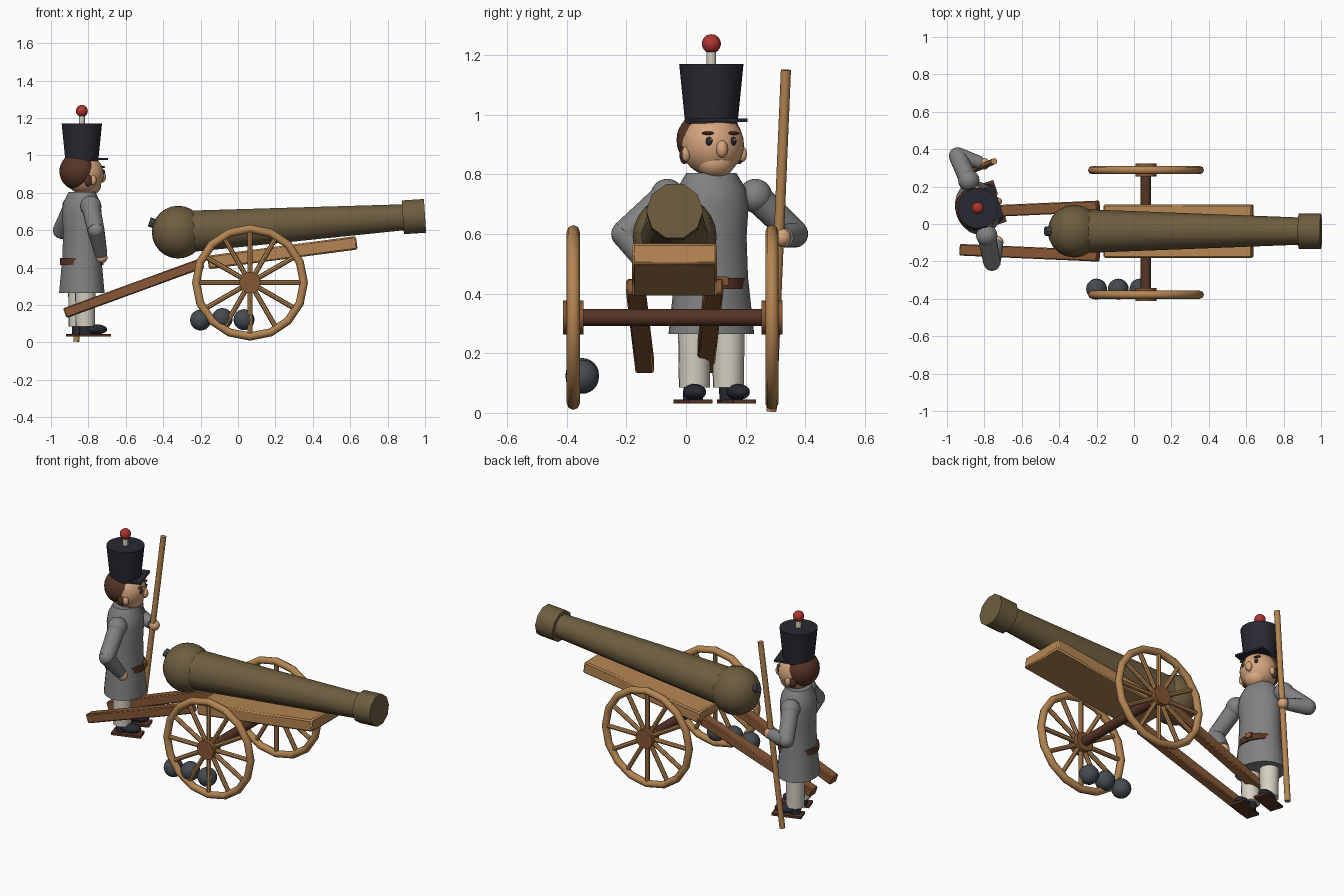
import bpy, bmesh, math
from mathutils import Vector, Matrix

if "Cube" in bpy.data.objects:
    bpy.data.objects.remove(bpy.data.objects["Cube"], do_unlink=True)


def material(name, r, g, b):
    m = bpy.data.materials.new(name)
    m.use_nodes = True
    m.diffuse_color = (r, g, b, 1)
    node = next(n for n in m.node_tree.nodes if n.type == "BSDF_PRINCIPLED")
    node.inputs["Base Color"].default_value = (r, g, b, 1)
    return m


bronze = material("bronze", .155, .11, .05)
light_wood = material("light wood", .46, .235, .085)
wood = material("brown wood", .24, .095, .036)
dark_brown = material("dark brown", .095, .035, .02)
iron = material("iron", .06, .072, .08)
grey = material("grey cloth", .22, .22, .22)
navy = material("navy black", .022, .022, .032)
cream = material("cream cloth", .66, .62, .53)
skin = material("skin", .68, .38, .21)
red = material("red", .42, .035, .028)

frame = Matrix()  # placement of whatever group is being built


def add(name, bm, mat, matrix=Matrix(), bevel=0):
    bmesh.ops.recalc_face_normals(bm, faces=bm.faces)
    me = bpy.data.meshes.new(name)
    bm.to_mesh(me)
    bm.free()
    me.materials.append(mat)
    me.shade_smooth()
    me.set_sharp_from_angle(angle=math.radians(40))
    ob = bpy.data.objects.new(name, me)
    bpy.context.collection.objects.link(ob)
    ob.matrix_world = frame @ matrix
    if bevel:
        mod = ob.modifiers.new("bevel", "BEVEL")
        mod.width = bevel
        mod.segments = 1
    return ob


def axes(p0, p1):
    d = (p1 - p0).normalized()
    ref = Vector((1, 0, 0)) if abs(d.z) > .9 else Vector((0, 0, 1))
    u = ref.cross(d).normalized()
    return d, u, d.cross(u)


def lathe(name, p0, p1, profile, mat, n=24, squash=1):
    """Capped tube from p0 to p1; profile holds (fraction, radius) pairs."""
    p0, p1 = Vector(p0), Vector(p1)
    d, u, v = axes(p0, p1)
    bm = bmesh.new()
    rings = []
    for t, r in profile:
        turn = [math.tau * i / n for i in range(n)]
        rings.append([bm.verts.new(p0.lerp(p1, t) + u * r * math.cos(a)
                                   + v * r * squash * math.sin(a)) for a in turn])
    for a, b in zip(rings, rings[1:]):
        for i in range(n):
            j = (i + 1) % n
            bm.faces.new((a[i], a[j], b[j], b[i]))
    bm.faces.new(rings[0])
    bm.faces.new(rings[-1])
    return add(name, bm, mat)


def rod(name, p0, p1, r0, mat, r1=None, n=16):
    return lathe(name, p0, p1, [(0, r0), (1, r1 or r0)], mat, n)


def ball(name, c, radii, mat, seg=20):
    if not isinstance(radii, tuple):
        radii = (radii,) * 3
    bm = bmesh.new()
    bmesh.ops.create_uvsphere(bm, u_segments=seg, v_segments=seg // 2 + 2, radius=1)
    bmesh.ops.scale(bm, vec=radii, verts=bm.verts)
    return add(name, bm, mat, Matrix.Translation(c))


def beam(name, p0, p1, width, height, mat, bevel=0):
    """Box running from p0 to p1."""
    p0, p1 = Vector(p0), Vector(p1)
    d, u, v = axes(p0, p1)
    bm = bmesh.new()
    bmesh.ops.create_cube(bm, size=1)
    bmesh.ops.scale(bm, vec=((p1 - p0).length, width, height), verts=bm.verts)
    rot = Matrix((d, u, v)).transposed().to_4x4()
    return add(name, bm, mat, Matrix.Translation((p0 + p1) / 2) @ rot, bevel)


# Gun barrel
mid = -.038
breech = (-.32, mid, .59)
muzzle = (1, mid, .677)
lathe("barrel", breech, muzzle,
      [(0, .117), (.1, .114), (.91, .073), (.91, .095), (1, .095)], bronze, n=10)
ball("breech_ball", breech, .141, bronze)
rod("breech_knob", (-.43, mid, .63), (-.474, mid, .645), .025, iron, n=8)

# Carriage
beam("carriage_bed", (-.16, mid, .428), (.635, mid, .533), .285, .072, light_wood, .008)
for side, label in ((-1, "right"), (1, "left")):
    beam(label + "_trail", (-.925, mid + side * .1, .157),
         (-.19, mid + side * .132, .425), .062, .055, wood, .006)

# Wheels and axle
ax, az = .064, .32
rod("axle", (ax, -.37, az), (ax, .28, az), .028, dark_brown)
for y, label in ((-.378, "right"), (.288, "left")):
    bpy.ops.mesh.primitive_torus_add(
        major_segments=16, minor_segments=8, major_radius=.288, minor_radius=.022,
        location=(ax, y, az), rotation=(math.pi / 2, 0, 0))
    rim = bpy.context.object
    rim.name = label + "_wheel_rim"
    rim.data.materials.append(light_wood)
    rim.data.shade_smooth()
    rod(label + "_hub", (ax, y - .035, az), (ax, y + .035, az), .057, wood)
    for i in range(12):
        a = math.tau * i / 12
        rod(f"{label}_spoke_{i}", (ax, y, az),
            (ax + .285 * math.cos(a), y, az + .285 * math.sin(a)), .0135, light_wood, n=8)

# Cannonballs
for i, (x, z) in enumerate(((-.2, .12), (-.084, .128), (.032, .122))):
    ball(f"cannonball_{i}", (x, -.348, z), .056, iron)

# Staff held by the gunner
rod("staff", (-.865, .287, .005), (-.748, .335, 1.15), .017, light_wood, n=10)

# Gunner, built facing +x and then turned
frame = Matrix.Translation((-.835, .085, 0)) @ Matrix.Rotation(math.radians(18), 4, "Z")

lathe("coat", (0, 0, .265), (0, 0, .805),
      [(0, .146), (.35, .125), (.6, .12), (.8, .127), (.9, .118), (1, .085)],
      grey, squash=.82)
lathe("belt", (0, 0, .415), (0, 0, .452), [(0, .117), (1, .117)], dark_brown)
beam("buckle", (.105, 0, .443), (.125, 0, .443), .04, .03, wood)

for s, label in ((-1, "right"), (1, "left")):
    # Legs and shoes
    rod(label + "_trouser", (0, s * .06, .085), (0, s * .06, .3), .052, cream, .055)
    rod(label + "_ankle", (0, s * .065, .04), (0, s * .062, .09), .034, navy)
    ball(label + "_shoe", (.055, s * .077, .07), (.062, .036, .027), navy)
    beam(label + "_sole", (-.05, s * .077, .038), (.125, s * .077, .038), .08, .014, dark_brown)
    # Arms
    shoulder = (0, s * .155, .728)
    elbow = (-.018, s * .3, .6)
    hand = (.105, .215, .588) if s > 0 else (.045, -.205, .455)
    ball(label + "_shoulder", shoulder, .057, grey)
    rod(label + "_upper_arm", shoulder, elbow, .05, grey, .046)
    ball(label + "_elbow", elbow, .045, grey)
    rod(label + "_forearm", elbow, Vector(elbow).lerp(Vector(hand), .88), .046, grey, .034)
    ball(label + "_hand", hand, .031, skin)
    # Paired face parts
    ball(label + "_eye", (.106, s * .042, .911), (.009, .012, .015), navy, 12)
    ball(label + "_eye_glint", (.114, s * .042 + .004, .916), .004, cream, 8)
    ball(label + "_eyebrow", (.102, s * .045, .938), (.012, .022, .006), dark_brown, 12)
    ball(label + "_ear", (.032, s * .1, .868), (.018, .014, .026), skin, 12)
    ball(label + "_sideburn", (.005, s * .097, .868), (.022, .016, .034), dark_brown, 12)

# Head
ball("head", (.012, 0, .9), .106, skin, 28)
ball("chin", (.045, 0, .842), (.06, .066, .055), skin)
ball("nose", (.115, 0, .885), (.02, .02, .029), skin)
ball("hair", (-.02, 0, .915), (.1, .112, .102), dark_brown, 28)

# Hat
rod("hat", (0, 0, .97), (0, 0, 1.17), .088, navy, .108, n=24)
beam("hat_visor", (.03, 0, .981), (.118, 0, .981), .178, .012, navy)
rod("plume_stem", (0, 0, 1.165), (0, 0, 1.22), .016, cream)
ball("plume_ball", (0, 0, 1.238), .032, red)
